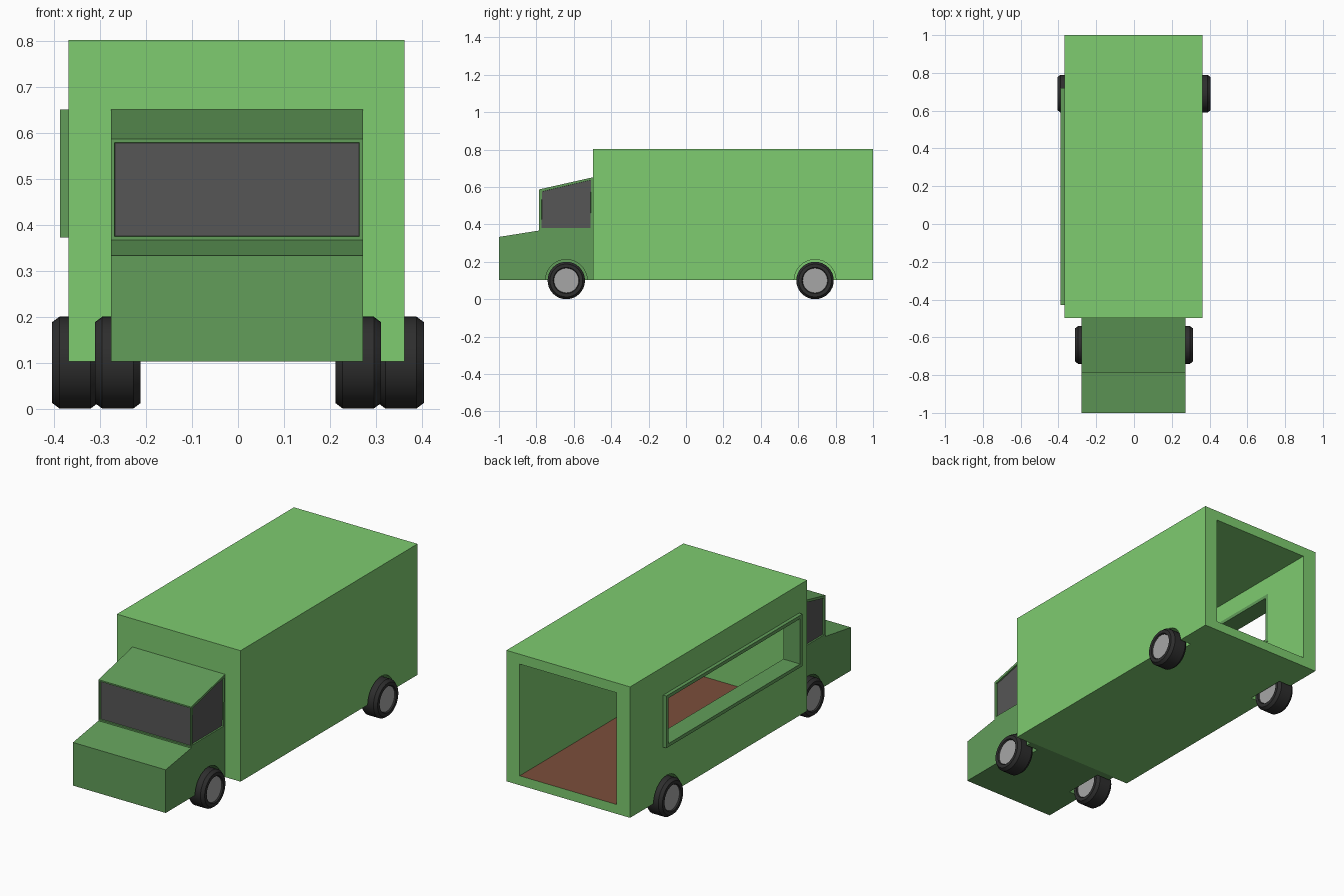
import bpy, bmesh, math
from mathutils import Matrix, Vector

if "Cube" in bpy.data.objects:
    bpy.data.objects.remove(bpy.data.objects["Cube"])


def material(name, hexcode):
    m = bpy.data.materials.new(name)
    rgb = [int(hexcode[i:i + 2], 16) / 255 for i in (0, 2, 4)]
    lin = [c / 12.92 if c <= 0.04045 else ((c + 0.055) / 1.055) ** 2.4 for c in rgb]
    m.diffuse_color = (*lin, 1)
    m.use_nodes = True
    m.node_tree.nodes["Principled BSDF"].inputs["Base Color"].default_value = m.diffuse_color
    return m


LIGHT = material("light_green", "7ECC70")
DARK = material("dark_green", "629E5A")
GLASS = material("dark_glass", "565656")
BROWN = material("brown_floor", "7C4E3B")
TYRE = material("black_rubber", "2E2E2E")
METAL = material("grey_metal", "A6A6A6")


def finish(bm, name, mats):
    bmesh.ops.recalc_face_normals(bm, faces=bm.faces[:])
    me = bpy.data.meshes.new(name)
    bm.to_mesh(me)
    bm.free()
    for m in mats:
        me.materials.append(m)
    ob = bpy.data.objects.new(name, me)
    bpy.context.collection.objects.link(ob)
    return ob


def loft(bm, rings, closed=False):
    """Bridge equal-length point rings; returns side faces per segment."""
    loops = [[bm.verts.new(p) for p in r] for r in rings]
    pairs = list(zip(loops, loops[1:] + loops[:1] if closed else loops[1:]))
    sides = [[bm.faces.new((a[i], a[(i + 1) % len(a)], b[(i + 1) % len(b)], b[i]))
              for i in range(len(a))] for a, b in pairs]
    caps = [] if closed else [bm.faces.new(loops[0]), bm.faces.new(loops[-1])]
    return sides, caps


def cut(target, cutter):
    cutter.hide_render = True
    cutter.hide_viewport = True
    mod = target.modifiers.new(cutter.name, 'BOOLEAN')
    mod.operation = 'DIFFERENCE'
    mod.solver = 'EXACT'
    mod.object = cutter


def wheel_well_cutter(name, y, inner, mat):
    bm = bmesh.new()
    for s in (-1, 1):
        rot = Matrix.Translation((s * (inner + 0.15), y, 0.1)) @ Matrix.Rotation(math.pi / 2, 4, 'Y')
        bmesh.ops.create_cone(bm, cap_ends=True, segments=32, radius1=0.112,
                              radius2=0.112, depth=0.3, matrix=rot)
    return finish(bm, name, [mat])


# Cargo box: hollow, open at the rear, brown floor inside
def rect_xz(y, x0, x1, z0, z1):
    return [(x0, y, z0), (x1, y, z0), (x1, y, z1), (x0, y, z1)]


bm = bmesh.new()
sides, _ = loft(bm, [rect_xz(-0.497, -0.369, 0.363, 0.102, 0.803),
                     rect_xz(1.0, -0.369, 0.363, 0.102, 0.803),
                     rect_xz(1.0, -0.29, 0.285, 0.152, 0.75),
                     rect_xz(-0.445, -0.29, 0.285, 0.152, 0.75)])
sides[2][0].material_index = 1
cargo = finish(bm, "cargo_box", [LIGHT, BROWN])
cut(cargo, wheel_well_cutter("rear_well_cutter", 0.69, 0.296, LIGHT))


# Serving hatch: opening in the left wall, lined by a frame
def rect_yz(x, inset):
    y0, y1, z0, z1 = -0.43 + inset, 0.72 - inset, 0.373 + inset, 0.652 - inset
    return [(x, y0, z0), (x, y1, z0), (x, y1, z1), (x, y0, z1)]


bm = bmesh.new()
loft(bm, [rect_yz(-0.5, 0.004), rect_yz(-0.2, 0.004)])
cut(cargo, finish(bm, "hatch_cutter", [LIGHT]))
bm = bmesh.new()
loft(bm, [rect_yz(-0.388, 0), rect_yz(-0.388, 0.018),
          rect_yz(-0.288, 0.018), rect_yz(-0.288, 0)], closed=True)
finish(bm, "hatch_frame", [DARK])

# Cab: hood and cabin profiles swept across x
X0, X1 = -0.277, 0.272


def sweep(bm, profile):
    return loft(bm, [[(x, y, z) for y, z in profile] for x in (X0, X1)])


bm = bmesh.new()
sweep(bm, [(-1, 0.102), (-1, 0.333), (-0.785, 0.367), (-0.49, 0.367), (-0.49, 0.102)])
cab = finish(bm, "cab_lower", [DARK])
cut(cab, wheel_well_cutter("front_well_cutter", -0.64, 0.2, DARK))

# Cabin with recessed windscreen and side windows
bm = bmesh.new()
sides, caps = sweep(bm, [(-0.785, 0.367), (-0.785, 0.587), (-0.497, 0.652), (-0.497, 0.367)])
bmesh.ops.recalc_face_normals(bm, faces=bm.faces[:])
for face, border in ((sides[0][0], 0.011), (caps[0], 0.018), (caps[1], 0.018)):
    bmesh.ops.inset_individual(bm, faces=[face], thickness=border, depth=0)
    bmesh.ops.inset_individual(bm, faces=[face], thickness=0.001, depth=-0.008)
    face.material_index = 1
finish(bm, "cabin", [DARK, GLASS])


# Wheels: lathed tyre with recessed hub discs on both sides
def wheel(name, x, y):
    profile = [(-0.043, 0.066), (-0.05, 0.07), (-0.05, 0.088), (-0.034, 0.1),
               (0.034, 0.1), (0.05, 0.088), (0.05, 0.07), (0.043, 0.066)]
    n = 32
    bm = bmesh.new()
    rings = [[(dx, r * math.cos(2 * math.pi * i / n), r * math.sin(2 * math.pi * i / n))
              for i in range(n)] for dx, r in profile]
    _, caps = loft(bm, rings)
    for c in caps:
        c.material_index = 1
    ob = finish(bm, name, [TYRE, METAL])
    ob.location = Vector((x, y, 0.1))
    bpy.context.view_layer.objects.active = ob
    ob.select_set(True)
    bpy.ops.object.shade_smooth_by_angle(angle=math.radians(25))
    ob.select_set(False)


for side, s in (("left", -1), ("right", 1)):
    wheel("front_wheel_" + side, s * 0.262, -0.64)
    wheel("rear_wheel_" + side, s * 0.355, 0.69)
